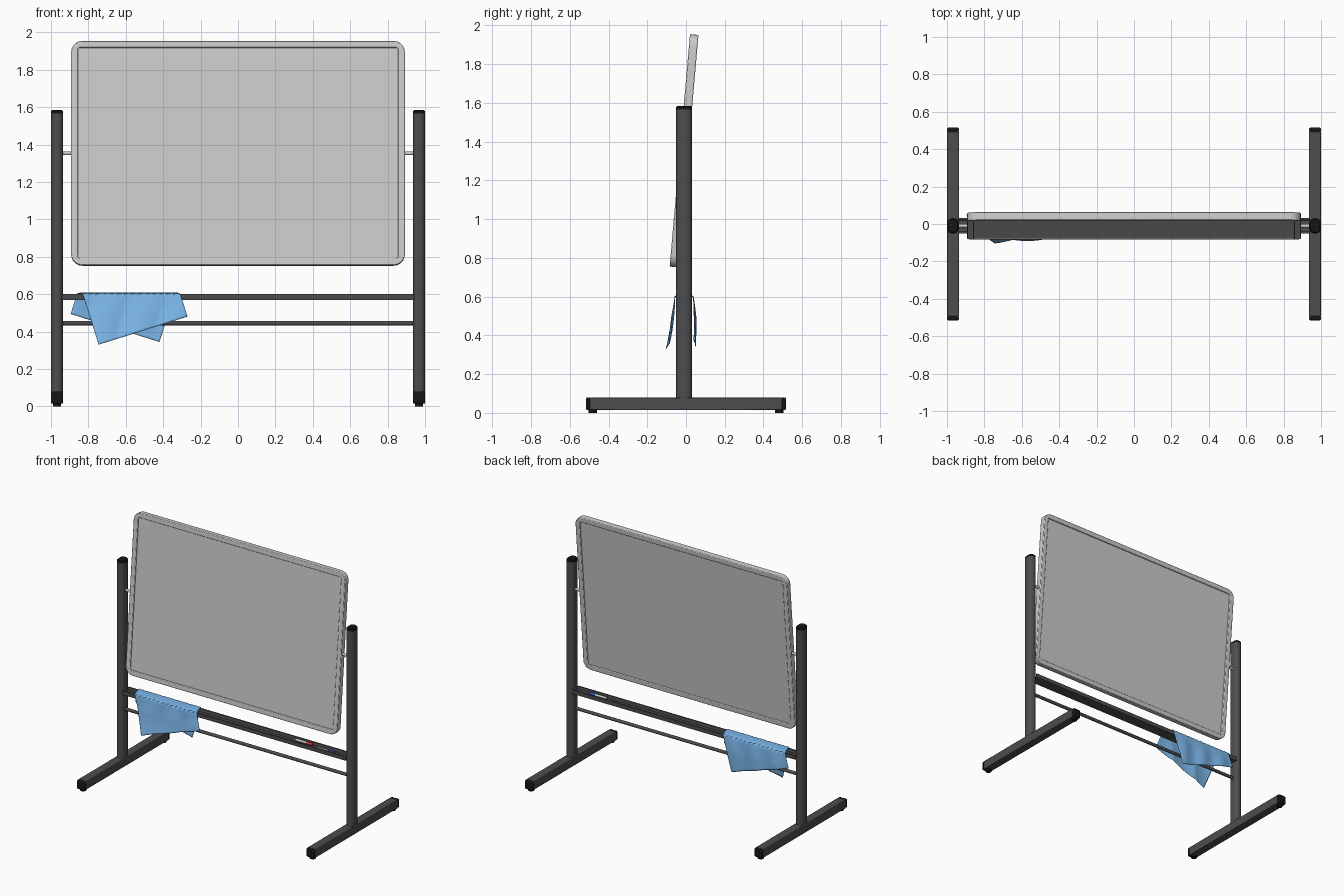
import bpy, bmesh, math
from mathutils import Vector, Matrix

if "Cube" in bpy.data.objects:
    bpy.data.objects.remove(bpy.data.objects["Cube"])

CY = -0.01  # depth of the centre plane


def mat(name, rgb):
    m = bpy.data.materials.new(name)
    m.diffuse_color = (*rgb, 1)
    m.use_nodes = True
    m.node_tree.nodes["Principled BSDF"].inputs["Base Color"].default_value = m.diffuse_color
    return m


DARK = mat("dark_metal", (0.075, 0.075, 0.078))
BLACK = mat("black_plastic", (0.008, 0.008, 0.008))
BLUE = mat("cloth_blue", (0.2, 0.47, 0.82))
RED_INK = mat("red_ink", (0.6, 0.03, 0.04))
BLUE_INK = mat("blue_ink", (0.03, 0.1, 0.6))
WHITE = mat("white_plastic", (0.85, 0.85, 0.85))


def finish(name, bm, material=None, bevel=0, recalc=True):
    if recalc:
        bmesh.ops.recalc_face_normals(bm, faces=bm.faces)
    me = bpy.data.meshes.new(name)
    bm.to_mesh(me)
    bm.free()
    ob = bpy.data.objects.new(name, me)
    bpy.context.collection.objects.link(ob)
    if material:
        me.materials.append(material)
    bpy.ops.object.select_all(action='DESELECT')
    ob.select_set(True)
    bpy.context.view_layer.objects.active = ob
    bpy.ops.object.shade_smooth_by_angle(angle=math.radians(35))
    if bevel:
        b = ob.modifiers.new("bevel", 'BEVEL')
        b.width, b.segments, b.limit_method = bevel, 2, 'ANGLE'
        b.angle_limit = math.radians(40)
    return ob


def loft(name, rings, material=None, bevel=0, closed=False):
    """Skin a list of equal-length point rings; cap the ends unless closed."""
    bm = bmesh.new()
    vs = [[bm.verts.new(p) for p in r] for r in rings]
    pairs = list(zip(vs, vs[1:])) + ([(vs[-1], vs[0])] if closed else [])
    for a, b in pairs:
        for i in range(len(a)):
            j = (i + 1) % len(a)
            bm.faces.new((a[i], a[j], b[j], b[i]))
    if not closed:
        bm.faces.new(vs[0])
        bm.faces.new(vs[-1])
    return finish(name, bm, material, bevel)


def box(name, lo, hi, material=None, bevel=0):
    bm = bmesh.new()
    bmesh.ops.create_cube(bm, size=1)
    lo, hi = Vector(lo), Vector(hi)
    for v in bm.verts:
        v.co = (lo + hi) / 2 + v.co * (hi - lo)
    return finish(name, bm, material, bevel)


def round_rect(hw, hh, r, n=6):
    """2D outline of a rounded rectangle, counter-clockwise."""
    pts = []
    for k, (sx, sy) in enumerate(((1, 1), (-1, 1), (-1, -1), (1, -1))):
        for i in range(n + 1):
            a = math.pi / 2 * (k + i / n)
            pts.append((sx * (hw - r) + r * math.cos(a), sy * (hh - r) + r * math.sin(a)))
    return pts


def rod(name, x0, x1, y, z, r, material=None, n=20):
    ring = [(math.cos(2 * math.pi * i / n) * r, math.sin(2 * math.pi * i / n) * r) for i in range(n)]
    return loft(name, [[(x, y + a, z + b) for a, b in ring] for x in (x0, x1)], material)


# Posts, feet, caps and pivots on both sides
for s, side in ((-1, "left"), (1, "right")):
    x = s * 0.968

    def oval(z, inset=0):
        return [(x + a, CY + b, z) for a, b in round_rect(0.032 - inset, 0.041 - inset, 0.03 - inset)]

    loft(f"post_{side}", [oval(0.078), oval(1.565)], DARK)
    loft(f"post_cap_{side}", [oval(1.565), oval(1.578), oval(1.585, 0.007)], BLACK)
    box(f"foot_{side}", (x - 0.032, -0.495, 0.014), (x + 0.032, 0.495, 0.08), DARK, 0.004)
    for t, end in ((-1, "front"), (1, "back")):
        ys = sorted((t * 0.494, t * 0.515))
        box(f"foot_cap_{side}_{end}", (x - 0.032, ys[0], 0.014), (x + 0.032, ys[1], 0.08), BLACK, 0.007)
        bm = bmesh.new()
        bmesh.ops.create_cone(bm, cap_ends=True, segments=20, radius1=0.022, radius2=0.022, depth=0.016,
                              matrix=Matrix.Translation((x, t * 0.482, 0.008)))
        finish(f"foot_pad_{side}_{end}", bm, BLACK)
    rod(f"pivot_{side}", s * 0.88, s * 0.945, CY, 1.353, 0.01)

# Tilted board: rounded frame with a recessed panel on both faces
tilt = Matrix.Translation((0, CY, 1.353)) @ Matrix.Rotation(math.radians(-5), 4, 'X')
outer, inner = round_rect(0.892, 0.602, 0.06), round_rect(0.855, 0.565, 0.008)
frame = loft("board_frame", [[(a, y, b) for a, b in pts] for pts, y in
                             ((outer, -0.022), (outer, 0.022), (inner, 0.022), (inner, -0.022))],
             None, 0.004, closed=True)
panel = box("board_panel", (-0.858, -0.013, -0.568), (0.858, 0.013, 0.568))
for ob in (frame, panel):
    ob.matrix_world = tilt

# Pen tray channel and lower cross bar
half = [(-0.041, 0.57), (-0.041, 0.6), (-0.031, 0.6), (-0.029, 0.577)]
channel = half + [(-a, b) for a, b in reversed(half)]
loft("pen_tray", [[(x, CY + a, b) for a, b in channel] for x in (-0.942, 0.942)], DARK)
rod("cross_bar", -0.942, 0.942, CY, 0.445, 0.012, DARK)

# Markers lying in the tray
for name, x, y, ink in (("red", 0.59, 0.008, RED_INK), ("blue", 0.79, -0.018, BLUE_INK)):
    rod(f"marker_body_{name}", x - 0.11, x - 0.01, y, 0.586, 0.009, WHITE, 14)
    rod(f"marker_cap_{name}", x - 0.015, x + 0.035, y, 0.586, 0.01, ink, 14)

# Cloth: a turned square folded over the tray
FOLD = 0.095


def drape(x, v):
    """Map flat cloth (x, distance from the front fold) onto the draped shape."""
    if v < 0:
        d = -v
        y = CY - 0.0475 - 0.45 * d * d - 0.012 * min(1, d / 0.1) * abs(math.sin(x * 16 + d * 4))
        return (x, y, 0.602 - d)
    if v > FOLD:
        d = v - FOLD
        y = CY + 0.0475 + 0.06 * d - 0.2 * d * d + 0.01 * min(1, d / 0.1) * math.sin(x * 18) ** 2
        return (x, y, 0.602 - d)
    t = v / FOLD
    return (x, CY - 0.0475 + FOLD * t, 0.602 + 0.004 * math.sin(math.pi * t) ** 0.5)


bm = bmesh.new()
N = 44
A, U, V = Vector((-0.745, -0.272)), Vector((0.475, 0.15)), Vector((-0.15, 0.475))
grid = [[bm.verts.new(drape(*(A + U * (i / N) + V * (j / N)))) for i in range(N + 1)] for j in range(N + 1)]
for j in range(N):
    for i in range(N):
        bm.faces.new((grid[j][i], grid[j][i + 1], grid[j + 1][i + 1], grid[j + 1][i]))
cloth = finish("cloth", bm, BLUE, recalc=False)
cloth.data.shade_smooth()
thick = cloth.modifiers.new("thickness", 'SOLIDIFY')
thick.thickness, thick.offset = 0.003, 0
